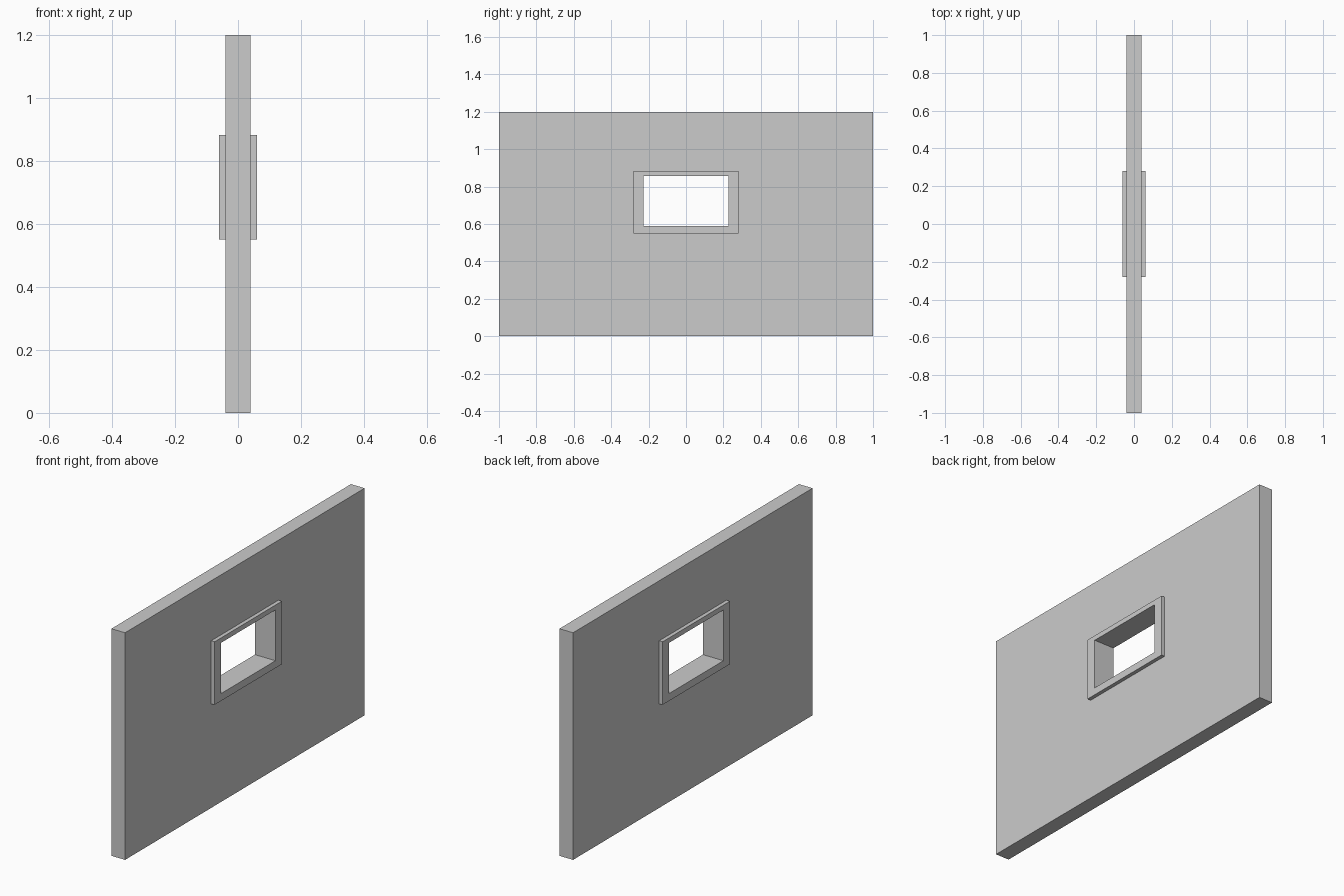
import bpy
import bmesh

# Remove the default cube
cube = bpy.data.objects.get("Cube")
if cube:
    bpy.data.objects.remove(cube, do_unlink=True)

grey = bpy.data.materials.new("light_grey")
grey.use_nodes = True
colour = (0.6, 0.6, 0.6, 1)
grey.diffuse_color = colour
grey.node_tree.nodes["Principled BSDF"].inputs["Base Color"].default_value = colour


def panel_with_opening(name, half_depth, outer, inner):
    """Slab facing along x with a rectangular opening; rectangles are (y0, y1, z0, z1)."""
    bm = bmesh.new()

    def ring(x, rect):
        y0, y1, z0, z1 = rect
        return [bm.verts.new((x, y, z)) for y, z in ((y0, z0), (y1, z0), (y1, z1), (y0, z1))]

    # Closed loop of four rings: back outer, front outer, front inner, back inner
    rings = [ring(-half_depth, outer), ring(half_depth, outer),
             ring(half_depth, inner), ring(-half_depth, inner)]
    for r in range(4):
        a, b = rings[r], rings[(r + 1) % 4]
        for i in range(4):
            j = (i + 1) % 4
            bm.faces.new((a[i], a[j], b[j], b[i]))
    bmesh.ops.recalc_face_normals(bm, faces=bm.faces)
    mesh = bpy.data.meshes.new(name)
    bm.to_mesh(mesh)
    bm.free()
    mesh.materials.append(grey)
    obj = bpy.data.objects.new(name, mesh)
    bpy.context.collection.objects.link(obj)
    return obj


frame_outer = (-0.281, 0.281, 0.55, 0.883)
opening = (-0.227, 0.227, 0.589, 0.857)
# Wall opening sits hidden inside the frame border
wall_opening = (-0.25, 0.25, 0.57, 0.87)

panel_with_opening("wall", 0.04, (-1, 1, 0, 1.2), wall_opening)
panel_with_opening("window_frame", 0.06, frame_outer, opening)
